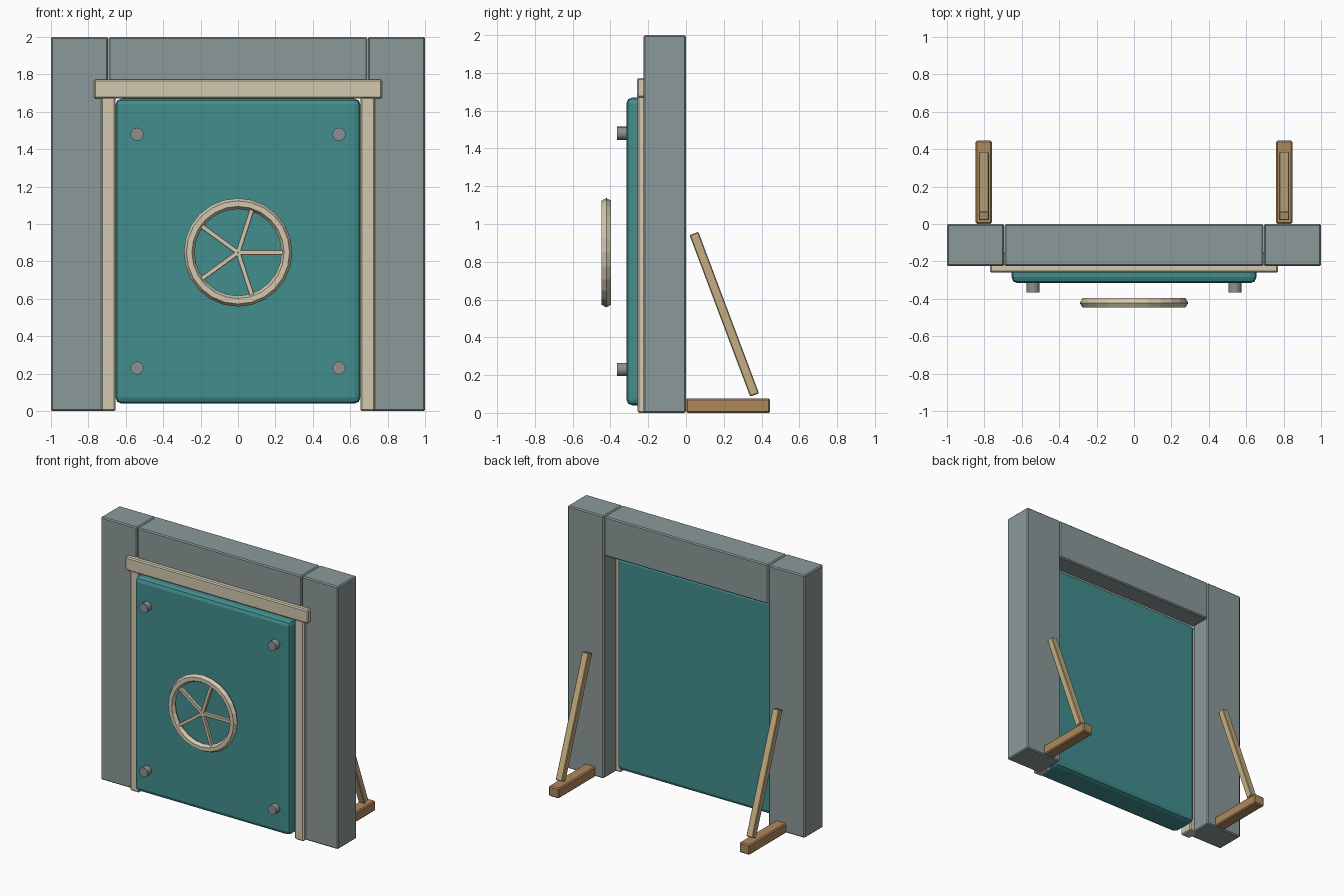
import bpy, bmesh
from math import radians, atan2, hypot, cos, sin, tau

if "Cube" in bpy.data.objects:
    bpy.data.objects.remove(bpy.data.objects["Cube"])


def material(name, rgb):
    m = bpy.data.materials.new(name)
    m.diffuse_color = (*rgb, 1)
    m.use_nodes = True
    m.node_tree.nodes["Principled BSDF"].inputs["Base Color"].default_value = m.diffuse_color
    return m


CONCRETE = material("concrete", (0.26, 0.32, 0.32))
TEAL = material("teal_paint", (0.055, 0.27, 0.27))
CREAM = material("cream_paint", (0.65, 0.58, 0.43))
WOOD = material("wood", (0.43, 0.25, 0.11))
PALE_WOOD = material("pale_wood", (0.56, 0.42, 0.22))
STEEL = material("steel", (0.26, 0.28, 0.28))


def finish(name, mat):
    ob = bpy.context.object
    ob.name = name
    ob.data.materials.append(mat)
    return ob


def box(name, mat, x, y, z, bevel=0.008, segments=1):
    """Bevelled box from (min, max) ranges."""
    centre = [(a + b) / 2 for a, b in (x, y, z)]
    bpy.ops.mesh.primitive_cube_add(size=1, location=centre)
    ob = finish(name, mat)
    size = [b - a for a, b in (x, y, z)]
    for v in ob.data.vertices:
        v.co = [c * s for c, s in zip(v.co, size)]
    mod = ob.modifiers.new("bevel", 'BEVEL')
    mod.width, mod.segments = bevel, segments
    return ob


def both_sides(a, b, side):
    return tuple(sorted((a * side, b * side)))


# Wall header and the cream head trim
box("wall_header", CONCRETE, (-0.692, 0.692), (-0.225, 0), (1.70, 2))
box("head_trim", CREAM, (-0.77, 0.77), (-0.26, -0.15), (1.67, 1.772))

# Door slab
box("door", TEAL, (-0.655, 0.655), (-0.316, -0.10), (0.04, 1.67), 0.032, 2)

for side, label in ((-1, "left"), (1, "right")):
    # Wall pillar and door jamb
    box(label + "_pillar", CONCRETE, both_sides(0.694, 1, side), (-0.225, 0), (0, 2))
    box(label + "_jamb", CREAM, both_sides(0.655, 0.732, side), (-0.256, -0.15), (0, 1.68))

    # Rear foot and leaning brace
    box(label + "_foot", WOOD, both_sides(0.76, 0.847, side), (0, 0.446), (0, 0.077))
    y0, z0, y1, z1 = 0.042, 0.95, 0.363, 0.095
    length = hypot(y1 - y0, z1 - z0)
    brace = box(label + "_brace", PALE_WOOD, (-0.027, 0.027), (-0.025, 0.025),
                (-length / 2, length / 2), 0.005)
    brace.location = (0.803 * side, (y0 + y1) / 2, (z0 + z1) / 2)
    brace.rotation_euler.x = atan2(y1 - y0, z0 - z1)

    # Door bolts
    for z, level in ((0.23, "lower"), (1.48, "upper")):
        bpy.ops.mesh.primitive_cylinder_add(
            vertices=16, radius=0.035, depth=0.07,
            location=(0.54 * side, -0.33, z), rotation=(radians(90), 0, 0))
        finish(f"{label}_{level}_bolt", STEEL)
        bpy.ops.object.shade_smooth_by_angle()

# Handwheel rim
HUB = (0, -0.422, 0.848)
bpy.ops.mesh.primitive_torus_add(
    major_segments=24, minor_segments=6, major_radius=0.261, minor_radius=0.029,
    location=HUB, rotation=(radians(90), 0, 0))
finish("handwheel_rim", CREAM)

# Five handwheel spokes running out from the centre
for i in range(5):
    a = tau * i / 5
    spoke = box(f"handwheel_spoke_{i + 1}", CREAM, (0, 0.245), (-0.013, 0.013),
                (-0.013, 0.013), 0.003)
    spoke.location = (HUB[0] + 0.1225 * cos(a), HUB[1], HUB[2] + 0.1225 * sin(a))
    spoke.rotation_euler.y = -a
